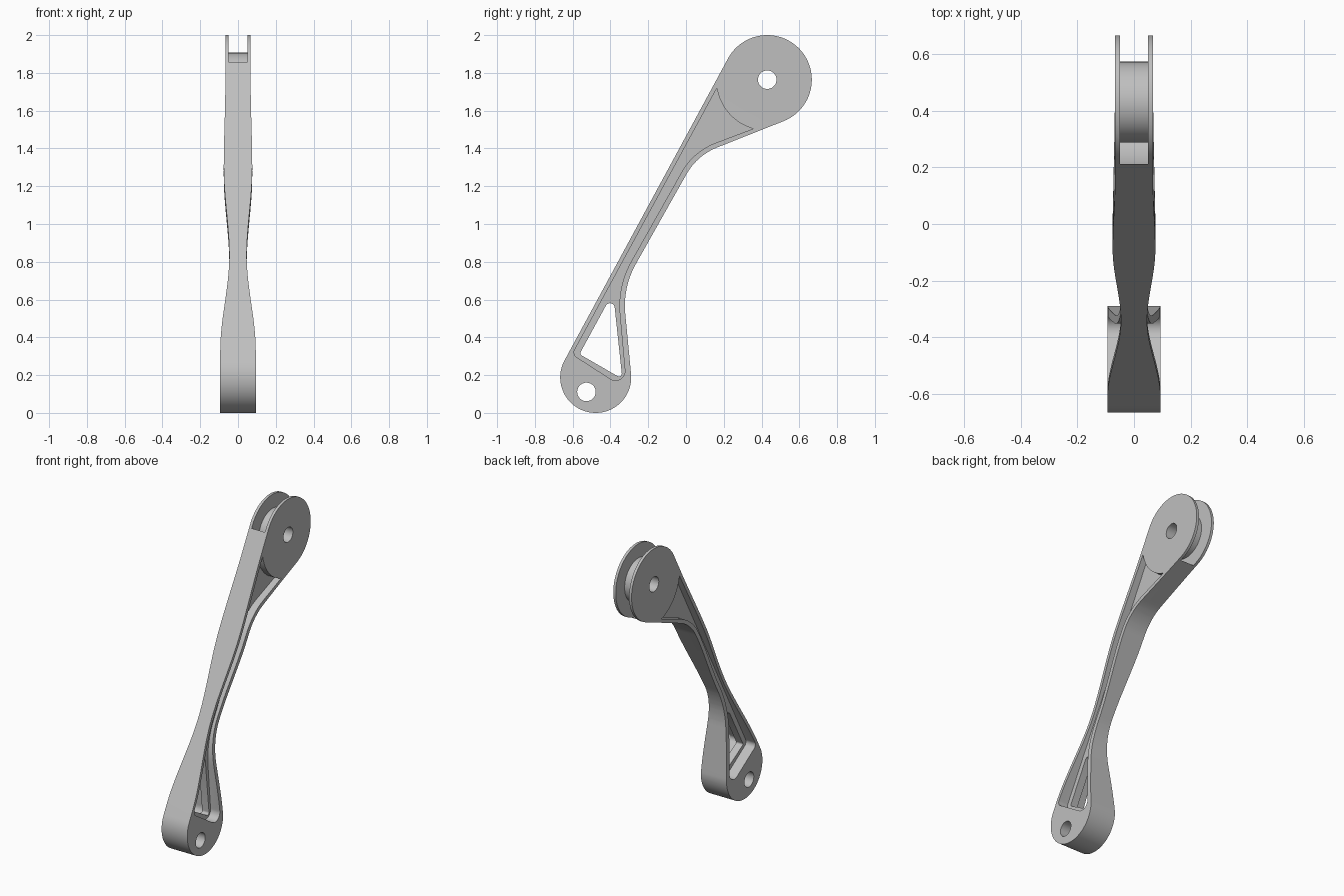
import bpy, bmesh
from math import sin, cos, tan, radians, pi, atan2
from mathutils import Vector

cube = bpy.data.objects.get("Cube")
if cube:
    bpy.data.objects.remove(cube, do_unlink=True)

# Main dimensions (y, z side plane)
HUB, HUB_R = (0.43, 1.764), 0.236
FOOT, FOOT_R = (-0.478, 0.188), 0.188
ALONG = Vector((0, 0.476, 0.88)).normalized()    # direction of the straight front edge
ACROSS = Vector((0, 0.88, -0.476)).normalized()
WEB = 0.025                                      # half thickness of the recessed web
SLOT = 0.049                                     # half width of the pulley slot


def arc(c, r, a0, a1, n):
    angles = [radians(a0 + (a1 - a0) * i / n) for i in range(n + 1)]
    return [(c[0] + r * cos(a), c[1] + r * sin(a)) for a in angles]


def circle(c, r, n=64):
    return arc(c, r, 0, 360, n)[:-1]


def rounded(corners, steps=10):
    """Closed polygon of (y, z, radius) corners with filleted corners."""
    out = []
    for i, (y, z, r) in enumerate(corners):
        p = Vector((y, z))
        if r == 0:
            out.append((y, z))
            continue
        a = (Vector(corners[i - 1][:2]) - p).normalized()
        b = (Vector(corners[(i + 1) % len(corners)][:2]) - p).normalized()
        half = a.angle(b) / 2
        c = p + (a + b).normalized() * r / sin(half)
        s, e = p + a * r / tan(half) - c, p + b * r / tan(half) - c
        a0, a1 = atan2(s.y, s.x), atan2(e.y, e.x)
        sweep = (a1 - a0 + pi) % (2 * pi) - pi
        for k in range(steps + 1):
            t = a0 + sweep * k / steps
            out.append((c.x + r * cos(t), c.y + r * sin(t)))
    return out


def prism(name, points, move):
    """Extrude a closed loop of 3D points along a vector."""
    bm = bmesh.new()
    face = bm.faces.new([bm.verts.new(p) for p in points])
    ext = bmesh.ops.extrude_face_region(bm, geom=[face])
    bmesh.ops.translate(bm, vec=move,
                        verts=[g for g in ext["geom"] if isinstance(g, bmesh.types.BMVert)])
    bmesh.ops.recalc_face_normals(bm, faces=bm.faces[:])
    mesh = bpy.data.meshes.new(name)
    bm.to_mesh(mesh)
    bm.free()
    obj = bpy.data.objects.new(name, mesh)
    bpy.context.scene.collection.objects.link(obj)
    return obj


def side_prism(name, profile, x0, x1):
    return prism(name, [(x0, y, z) for y, z in profile], Vector((x1 - x0, 0, 0)))


def combine(target, tool, operation):
    """Apply a boolean and remove the tool."""
    tool.hide_render = True
    mod = target.modifiers.new("cut", "BOOLEAN")
    mod.operation, mod.solver, mod.object = operation, "EXACT", tool
    dg = bpy.context.evaluated_depsgraph_get()
    dg.update()
    mesh = bpy.data.meshes.new_from_object(target.evaluated_get(dg))
    target.modifiers.clear()
    target.data = mesh
    bpy.data.objects.remove(tool, do_unlink=True)


def half_width(s):
    """Half thickness of the arm at a distance along it."""
    keys = [(0.0, 0.094), (0.567, 0.046), (1.1, 0.0755), (1.61, 0.067)]
    if s <= keys[0][0]:
        return keys[0][1]
    for (s0, w0), (s1, w1) in zip(keys, keys[1:]):
        if s <= s1:
            t = (s - s0) / (s1 - s0)
            return w0 + (w1 - w0) * t * t * (3 - 2 * t)
    return keys[-1][1]


# Side outline: foot, back edge with two bends, hub
foot_arc = arc(FOOT, FOOT_R, 151.6, 365.3, 48)
hub_arc = arc(HUB, HUB_R, -67.6, 151.6, 56)
outline = rounded([(y, z, 0) for y, z in foot_arc]
                  + [(-0.335, 0.665, 0.45), (0.0585, 1.363, 0.32)]
                  + [(y, z, 0) for y, z in hub_arc])
arm = side_prism("lever_arm", outline, -0.2, 0.2)

# Waisted thickness along the arm
stations = [-1.0] + [1.61 * i / 48 for i in range(49)] + [3.0]
loop = [(s, half_width(s)) for s in stations]
loop += [(s, -w) for s, w in reversed(loop)]
waist = prism("waist_cutter",
              [ALONG * s + Vector((w, 0, 0)) - ACROSS * 2 for s, w in loop], ACROSS * 4)
combine(arm, waist, "INTERSECT")

# Recessed pocket on both sides
pocket = rounded([(-0.602, 0.31, 0.03), (-0.314, 0.124, 0.05),
                  (-0.364, 0.671, 0.48), (0.039, 1.385, 0.35)]
                 + [(y, z, 0) for y, z in arc(HUB, 0.27, 254, 189.5, 20)])
for side in (-1, 1):
    combine(arm, side_prism("pocket_cutter", pocket, side * WEB, side * 0.3), "DIFFERENCE")

# Triangular window through the web
window = rounded([(-0.564, 0.311, 0.012), (-0.337, 0.18, 0.015), (-0.386, 0.638, 0.025)])
combine(arm, side_prism("window_cutter", window, -0.3, 0.3), "DIFFERENCE")

# Ring slot around the hub, leaving a drum between two cheek plates
ring = side_prism("slot_cutter", circle(HUB, HUB_R + 0.001, 96), -SLOT, SLOT)
combine(ring, side_prism("drum_core", circle(HUB, 0.143), -0.2, 0.2), "DIFFERENCE")
combine(arm, ring, "DIFFERENCE")

# Pin holes
for centre in (HUB, (-0.527, 0.111)):
    combine(arm, side_prism("pin_cutter", circle(centre, 0.049, 48), -0.3, 0.3), "DIFFERENCE")

# Plain grey metal
metal = bpy.data.materials.new("grey_metal")
metal.use_nodes = True
grey = (0.52, 0.52, 0.52, 1)
metal.diffuse_color = grey
metal.node_tree.nodes["Principled BSDF"].inputs["Base Color"].default_value = grey
arm.data.materials.clear()
arm.data.materials.append(metal)

bpy.ops.object.select_all(action="DESELECT")
arm.select_set(True)
bpy.context.view_layer.objects.active = arm
bpy.ops.object.shade_smooth_by_angle(angle=radians(30))
